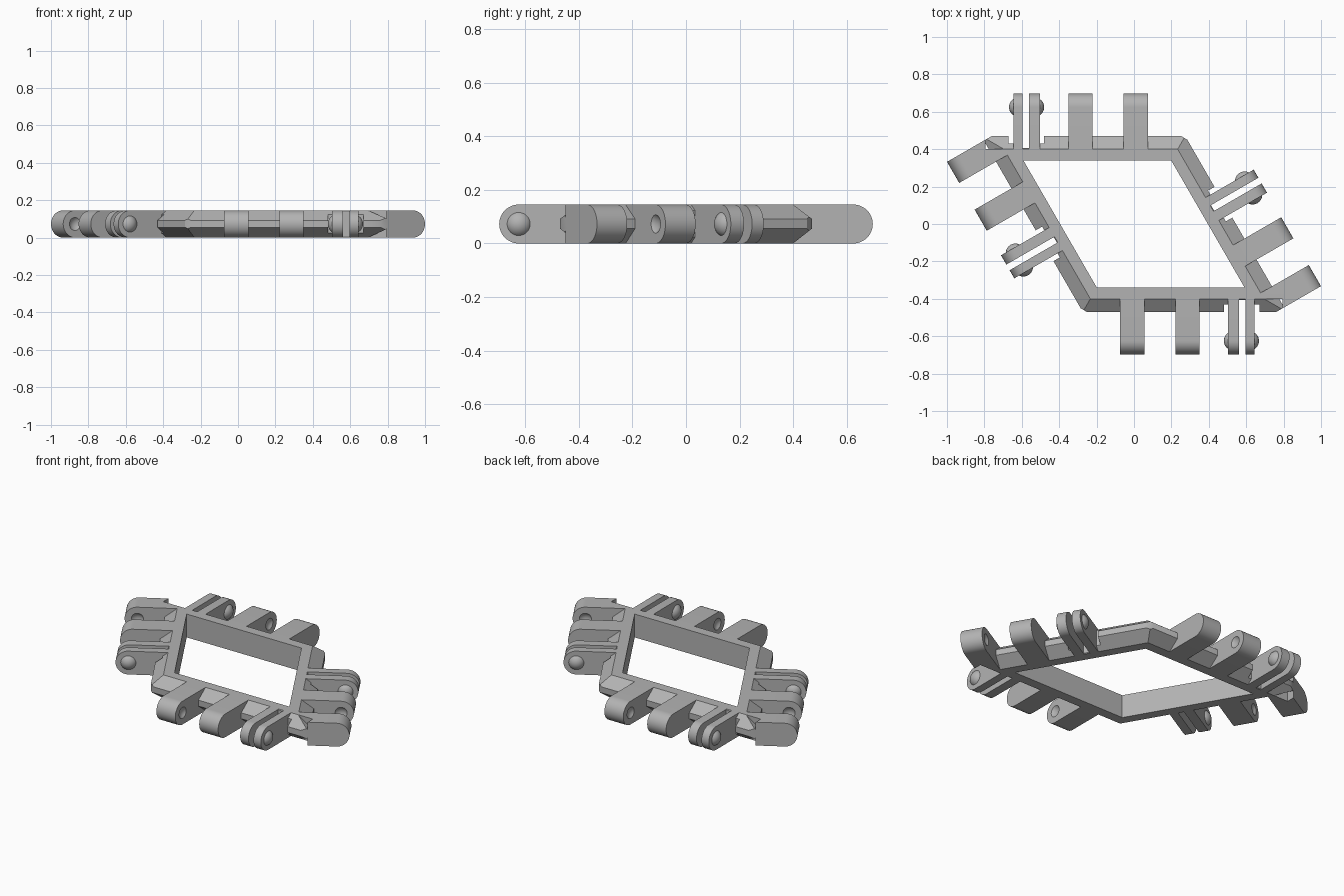
import bpy, bmesh, math
from mathutils import Matrix, Vector

if "Cube" in bpy.data.objects:
    bpy.data.objects.remove(bpy.data.objects["Cube"])

gray = bpy.data.materials.new("plain gray")
gray.use_nodes = True
gray.diffuse_color = (0.45, 0.45, 0.45, 1)
gray.node_tree.nodes["Principled BSDF"].inputs["Base Color"].default_value = gray.diffuse_color

HEIGHT = 0.145
RADIUS = HEIGHT / 2
PIVOT = 0.285                      # hinge axis, measured outward from the inner wall
HALF_SIDE, HALF_DEPTH = 0.395, 0.34
SLANT = HALF_DEPTH / math.sqrt(3)


def finish(bm, name, matrix=Matrix()):
    bmesh.ops.recalc_face_normals(bm, faces=bm.faces)
    bm.transform(matrix)
    mesh = bpy.data.meshes.new(name)
    bm.to_mesh(mesh)
    bm.free()
    mesh.materials.append(gray)
    obj = bpy.data.objects.new(name, mesh)
    bpy.context.collection.objects.link(obj)
    return obj


def clip(bm, point, normal):
    """Remove everything beyond a plane and cap the opening."""
    cut = bmesh.ops.bisect_plane(bm, geom=bm.verts[:] + bm.edges[:] + bm.faces[:],
                                 plane_co=point, plane_no=normal, clear_outer=True)
    edges = [e for e in cut["geom_cut"] if isinstance(e, bmesh.types.BMEdge)]
    bmesh.ops.holes_fill(bm, edges=edges)


def box(name, x0, x1, y0, y1, matrix):
    bm = bmesh.new()
    bmesh.ops.create_cube(bm, size=1)
    size = Matrix.Diagonal((x1 - x0, y1 - y0, 1, 1))
    return finish(bm, name, matrix @ Matrix.Translation(((x0 + x1) / 2, (y0 + y1) / 2, 0)) @ size)


def ball(name, x, radius, matrix, side=0, face=0):
    """Sphere on the hinge axis; with a side given, only the cap beyond the face."""
    bm = bmesh.new()
    bmesh.ops.create_uvsphere(bm, u_segments=32, v_segments=20, radius=radius,
                              matrix=Matrix.Translation((x, -PIVOT, RADIUS)))
    if side:
        clip(bm, (face - side * 0.004, 0, 0), (-side, 0, 0))
    return finish(bm, name, matrix)


def knuckle(name, x0, x1, start, matrix):
    """Full-height tab with a round end, reaching outward along local -y."""
    profile = [(-start, HEIGHT), (-start, 0)]
    for i in range(25):
        a = math.pi * i / 24
        profile.append((-PIVOT - RADIUS * math.sin(a), RADIUS - RADIUS * math.cos(a)))
    bm = bmesh.new()
    face = bm.faces.new([bm.verts.new((x0, y, z)) for y, z in profile])
    new = bmesh.ops.extrude_face_region(bm, geom=[face])["geom"]
    bmesh.ops.translate(bm, vec=(x1 - x0, 0, 0),
                        verts=[v for v in new if isinstance(v, bmesh.types.BMVert)])
    return finish(bm, name, matrix)


def carve(obj, cutters):
    for cutter in cutters:
        cutter.hide_render = True
        mod = obj.modifiers.new("cut", "BOOLEAN")
        mod.operation, mod.solver, mod.object = "DIFFERENCE", "EXACT", cutter
    graph = bpy.context.evaluated_depsgraph_get()
    mesh = bpy.data.meshes.new_from_object(obj.evaluated_get(graph))
    obj.modifiers.clear()
    obj.data = mesh
    for cutter in cutters:
        bpy.data.objects.remove(cutter)


# Rhombic frame: bevelled section swept round four mitred corners
section = [(0, 0), (0.06, 0), (0.13, 0.055), (0.13, 0.092), (0.06, HEIGHT), (0, HEIGHT)]
acute, obtuse = HALF_SIDE + SLANT, HALF_SIDE - SLANT
corners = [(acute, -1, math.sqrt(3)), (obtuse, 1, 1 / math.sqrt(3)),
           (-acute, 1, -math.sqrt(3)), (-obtuse, -1, -1 / math.sqrt(3))]
bm = bmesh.new()
rings = [[bm.verts.new((x + k * d, s * (HALF_DEPTH + d), z)) for d, z in section]
         for x, s, k in corners]
for i, ring in enumerate(rings):
    after = rings[(i + 1) % 4]
    for j in range(len(section)):
        k = (j + 1) % len(section)
        bm.faces.new((ring[j], ring[k], after[k], after[j]))
bmesh.ops.recalc_face_normals(bm, faces=bm.faces)
tangent = Vector((-0.5, math.sqrt(0.75), 0))
for sign in (1, -1):
    clip(bm, sign * (Vector((HALF_SIDE, 0, 0)) - 0.59 * tangent), -sign * tangent)
    blunt = sign * Vector((0.5, math.sqrt(0.75), 0))
    clip(bm, blunt * 0.533, blunt)
frame = finish(bm, "frame")

# Hinge set on each side: two socket knuckles and a pair of snap leaves
frame_cutters = []
for end, half in (("front", 0), ("back", math.pi)):
    turn = Matrix.Rotation(half, 4, "Z")
    sides = (("long", turn @ Matrix.Translation((SLANT, -HALF_DEPTH, 0)), 0),
             ("slanted", turn @ Matrix.Translation((HALF_SIDE, 0, 0))
              @ Matrix.Rotation(math.radians(120), 4, "Z"), -0.32))
    for side, place, shift in sides:
        label = end + "_" + side
        m = place @ Matrix.Translation((shift, 0, 0))

        # Socket knuckles with dimples facing each other
        outer = knuckle(label + "_outer_socket", -0.27, -0.14, 0.04, m)
        inner = knuckle(label + "_inner_socket", 0.025, 0.155, 0.04, m)
        cutters = [ball("dimple_cutter", -0.104, 0.05, m)]
        if shift:
            # Keep the bevel of the neighbouring bar clear of the corner knuckle
            cutters.append(box("bevel_cutter", 0.5, 0.795, -0.8, -0.4, turn))
        carve(outer, cutters)
        carve(inner, [ball("dimple_cutter", -0.011, 0.05, m)])

        # Snap leaves with domes on their outer faces
        for name, x0, x1, face, out in (("first", 0.307, 0.364, 0.307, -1),
                                        ("second", 0.399, 0.449, 0.449, 1)):
            knuckle(label + "_" + name + "_leaf", x0, x1, 0.055, m)
            ball(label + "_" + name + "_dome", face - out * 0.029, 0.052, m, out, face)

        # Clearance beside the leaves and the slot between them
        frame_cutters += [box("clearance_cutter", 0.284, 0.307, -0.3, -0.09, m),
                          box("clearance_cutter", 0.449, 0.474, -0.3, -0.09, m),
                          box("slot_cutter", 0.364, 0.399, -0.3, -0.065, m)]
carve(frame, frame_cutters)

# Smooth round ends and domes, crisp edges elsewhere
bpy.ops.object.select_all(action="DESELECT")
for obj in bpy.context.collection.objects:
    if obj.type == "MESH":
        obj.select_set(True)
        bpy.context.view_layer.objects.active = obj
bpy.ops.object.shade_smooth_by_angle(angle=math.radians(30))
